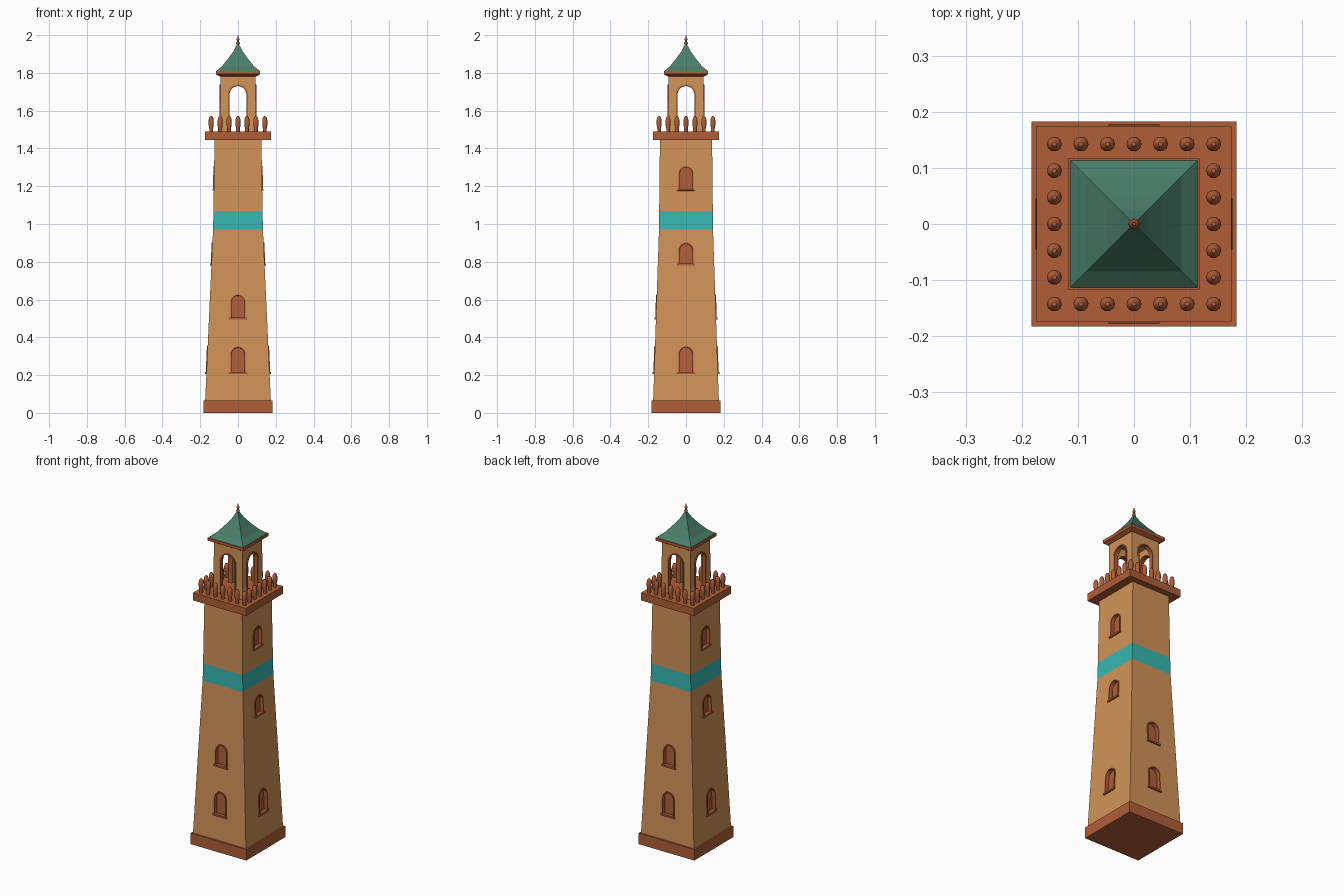
import bpy, bmesh, math
from mathutils import Matrix, Vector

if "Cube" in bpy.data.objects:
    bpy.data.objects.remove(bpy.data.objects["Cube"])


def material(name, rgb):
    m = bpy.data.materials.new(name)
    lin = [((c / 255 + 0.055) / 1.055) ** 2.4 for c in rgb]
    m.diffuse_color = (*lin, 1)
    m.use_nodes = True
    m.node_tree.nodes["Principled BSDF"].inputs["Base Color"].default_value = m.diffuse_color
    return m


SAND = material("sand_plaster", (210, 147, 88))
CLAY = material("terracotta", (176, 94, 56))
TEAL = material("teal_band", (54, 184, 180))
GREEN = material("green_roof", (74, 126, 106))


def finish(name, bm, mats):
    bmesh.ops.recalc_face_normals(bm, faces=bm.faces)
    me = bpy.data.meshes.new(name)
    bm.to_mesh(me)
    bm.free()
    for m in mats:
        me.materials.append(m)
    ob = bpy.data.objects.new(name, me)
    bpy.context.collection.objects.link(ob)
    return ob


def add_box(bm, size, centre, mat=Matrix()):
    s = Matrix.Diagonal((*size, 1))
    bmesh.ops.create_cube(bm, size=1, matrix=mat @ Matrix.Translation(centre) @ s)


def box(name, half, z0, z1, m):
    bm = bmesh.new()
    add_box(bm, (2 * half, 2 * half, z1 - z0), (0, 0, (z0 + z1) / 2))
    return finish(name, bm, [m])


def square_loft(name, rings, mats):
    """Stack of rectangles (half x, half y, z), capped."""
    bm = bmesh.new()
    loops = [[bm.verts.new((sx * hx, sy * hy, z)) for sx, sy in
              ((-1, -1), (1, -1), (1, 1), (-1, 1))] for hx, hy, z in rings]
    for a, b in zip(loops, loops[1:]):
        for i in range(4):
            j = (i + 1) % 4
            bm.faces.new((a[i], a[j], b[j], b[i]))
    bm.faces.new(loops[0])
    bm.faces.new(loops[-1])
    return finish(name, bm, mats)


def arch(w, h, rise, off=0.0, n=12):
    """Arch outline from bottom left over the top to bottom right."""
    pts = [(-w - off, 0)]
    for i in range(n + 1):
        a = math.pi * (1 - i / n)
        pts.append(((w + off) * math.cos(a), h - rise + (rise + off) * math.sin(a)))
    return pts + [(w + off, 0)]


def add_prism(bm, pts, y0, y1, mat, index):
    a = [bm.verts.new(mat @ Vector((x, y0, z))) for x, z in pts]
    b = [bm.verts.new(mat @ Vector((x, y1, z))) for x, z in pts]
    fs = [bm.faces.new(a), bm.faces.new(b)]
    for i in range(len(a)):
        j = (i + 1) % len(a)
        fs.append(bm.faces.new((a[i], a[j], b[j], b[i])))
    for f in fs:
        f.material_index = index


def add_arch_frame(bm, w, h, rise, t, y0, y1, mat):
    rows = [[bm.verts.new(mat @ Vector((x, y, z))) for x, z in arch(w, h, rise, o)]
            for o, y in ((0, y0), (t, y0), (t, y1), (0, y1))]
    for k in range(4):
        p, q = rows[k], rows[(k + 1) % 4]
        for i in range(len(p) - 1):
            bm.faces.new((p[i], p[i + 1], q[i + 1], q[i]))
    bm.faces.new([r[0] for r in rows])
    bm.faces.new([r[-1] for r in rows])


def cut(ob, cutter):
    cutter.hide_render = True
    md = ob.modifiers.new("cut", 'BOOLEAN')
    md.operation, md.solver, md.object = 'DIFFERENCE', 'EXACT', cutter
    bpy.context.view_layer.objects.active = ob
    bpy.ops.object.modifier_apply(modifier=md.name)
    bpy.data.objects.remove(cutter)


# Plinth and tapering shaft with teal band
box("plinth", 0.183, 0, 0.065, CLAY)
RINGS = [(0.174, 0.174, 0.06), (0.132, 0.143, 0.97), (0.13, 0.142, 1.07), (0.124, 0.138, 1.45)]
shaft = square_loft("shaft", RINGS, [SAND, CLAY, TEAL])
for p in shaft.data.polygons:
    if 0.97 < p.center.z < 1.07:
        p.material_index = 2


def wall(z, axis):
    for a, b in zip(RINGS, RINGS[1:]):
        if z <= b[2]:
            s = (b[axis] - a[axis]) / (b[2] - a[2])
            return a[axis] + s * (z - a[2]), s


# Recessed arched windows with frames and sills
cut_bm, frame_bm = bmesh.new(), bmesh.new()
FRONT = [(0.215, 0.13), (0.503, 0.118)]
SIDE = [(0.215, 0.132), (0.79, 0.105), (1.185, 0.115)]
for k in range(4):
    for z, h in (SIDE if k % 2 else FRONT):
        d, slope = wall(z, 0 if k % 2 else 1)
        mat = (Matrix.Rotation(k * math.pi / 2, 4, 'Z') @ Matrix.Translation((0, -d, z))
               @ Matrix.Rotation(math.atan(slope), 4, 'X'))
        add_prism(cut_bm, arch(0.034, h, 0.036), -0.03, 0.018, mat, 1)
        add_arch_frame(frame_bm, 0.034, h, 0.036, 0.007, -0.004, 0.01, mat)
        add_box(frame_bm, (0.09, 0.02, 0.01), (0, 0.002, -0.004), mat)
cut(shaft, finish("window_cutter", cut_bm, [SAND, CLAY, TEAL]))
finish("window_frames", frame_bm, [CLAY])

# Balcony slab and posts
box("balcony_slab", 0.174, 1.445, 1.49, CLAY)
bm = bmesh.new()
PROFILE = [(0.010, 1.485), (0.010, 1.505), (0.0135, 1.525), (0.0135, 1.55), (0.010, 1.564), (0.004, 1.571)]
for i in range(-3, 4):
    for j in range(-3, 4):
        if max(abs(i), abs(j)) < 3:
            continue
        cx, cy, n = i * 0.0473, j * 0.0475, 10
        rows = [[bm.verts.new((cx + r * math.cos(2 * math.pi * s / n),
                               cy + r * math.sin(2 * math.pi * s / n), z))
                 for s in range(n)] for r, z in PROFILE]
        for a, b in zip(rows, rows[1:]):
            for s in range(n):
                t = (s + 1) % n
                bm.faces.new((a[s], a[t], b[t], b[s])).smooth = True
        bm.faces.new(rows[0])
        bm.faces.new(rows[-1])
finish("balcony_posts", bm, [CLAY])

# Open lantern room with four arches
lantern = square_loft("lantern_room", [(0.095, 0.095, 1.48), (0.093, 0.093, 1.795)], [SAND, CLAY])
bm = bmesh.new()
add_box(bm, (0.14, 0.14, 0.30), (0, 0, 1.62))
cut(lantern, finish("hollow_cutter", bm, [SAND, CLAY]))
frames = bmesh.new()
for k in range(4):
    rot = Matrix.Rotation(k * math.pi / 2, 4, 'Z') @ Matrix.Translation((0, 0, 1.475))
    if k < 2:
        bm = bmesh.new()
        add_prism(bm, arch(0.048, 0.258, 0.05), -0.2, 0.2, rot, 1)
        cut(lantern, finish("arch_cutter", bm, [SAND, CLAY]))
    add_arch_frame(frames, 0.045, 0.255, 0.047, 0.008, -0.098, -0.085, rot)
finish("lantern_arch_trim", frames, [CLAY])

# Cornice, flared roof and finial
square_loft("cornice", [(0.098, 0.098, 1.782), (0.117, 0.117, 1.793), (0.117, 0.117, 1.81)], [CLAY])
square_loft("roof", [(h, h, z) for h, z in
            ((0.114, 1.808), (0.112, 1.813), (0.085, 1.835), (0.05, 1.878), (0.024, 1.915), (0.006, 1.95))], [GREEN])
bm = bmesh.new()
bmesh.ops.create_cone(bm, cap_ends=True, segments=10, radius1=0.006, radius2=0.003, depth=0.07,
                      matrix=Matrix.Translation((0, 0, 1.963)))
for r, z in ((0.010, 1.957), (0.008, 1.978)):
    bmesh.ops.create_uvsphere(bm, u_segments=12, v_segments=8, radius=r, matrix=Matrix.Translation((0, 0, z)))
bmesh.ops.create_cone(bm, segments=10, radius1=0.005, radius2=0.001, depth=0.02,
                      matrix=Matrix.Translation((0, 0, 1.99)), cap_ends=True)
for f in bm.faces:
    f.smooth = len(f.verts) < 5
finish("finial", bm, [CLAY])
